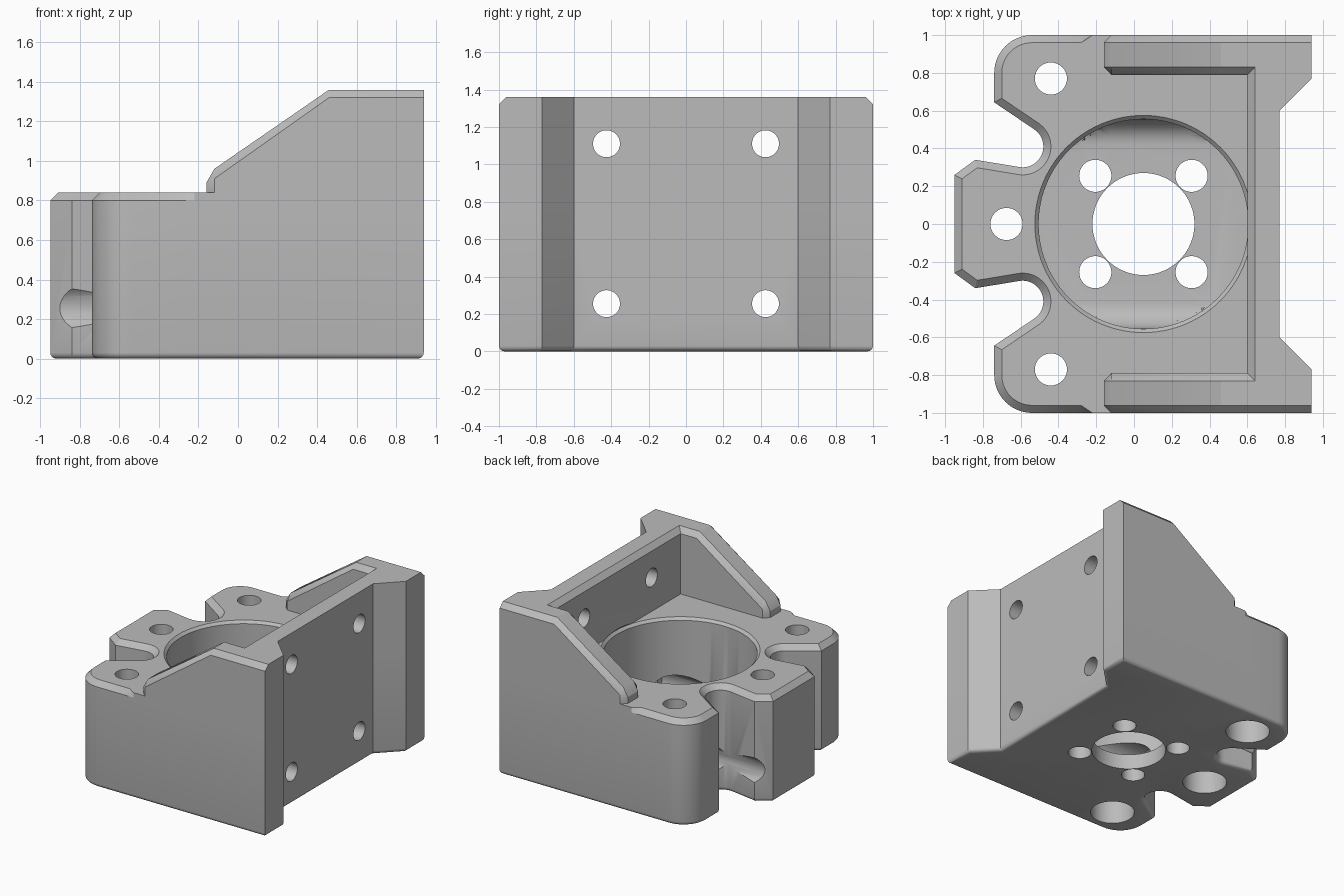
import bpy, bmesh
from math import sin, cos, radians, sqrt, pi
from mathutils import Vector

default = bpy.data.objects.get("Cube")
if default:
    bpy.data.objects.remove(default, do_unlink=True)

grey = bpy.data.materials.new("plain grey")
grey.use_nodes = True
grey.diffuse_color = (0.5, 0.5, 0.5, 1)
grey.node_tree.nodes["Principled BSDF"].inputs["Base Color"].default_value = (0.5, 0.5, 0.5, 1)


def loft(name, rings):
    """Closed solid through rings holding equal numbers of points."""
    bm = bmesh.new()
    rows = [[bm.verts.new(p) for p in ring] for ring in rings]
    n = len(rows[0])
    for a, b in zip(rows, rows[1:]):
        for i in range(n):
            j = (i + 1) % n
            bm.faces.new((a[i], a[j], b[j], b[i]))
    bm.faces.new(rows[0][::-1])
    bm.faces.new(rows[-1])
    bmesh.ops.recalc_face_normals(bm, faces=bm.faces)
    mesh = bpy.data.meshes.new(name)
    bm.to_mesh(mesh)
    bm.free()
    mesh.materials.append(grey)
    obj = bpy.data.objects.new(name, mesh)
    bpy.context.collection.objects.link(obj)
    return obj


def arc(cx, cy, r, start, end, steps):
    angles = [radians(start + (end - start) * i / steps) for i in range(steps + 1)]
    return [(cx + r * cos(a), cy + r * sin(a)) for a in angles]


def circle(cx, cy, r, n=64):
    return arc(cx, cy, r, 0, 360 - 360 / n, n - 1)


def inset(points, d):
    """Mitred inset of a counter-clockwise outline."""
    out = []
    for i, p in enumerate(points):
        p = Vector(p)
        e1 = (p - Vector(points[i - 1])).normalized()
        e2 = (Vector(points[(i + 1) % len(points)]) - p).normalized()
        n1, n2 = Vector((-e1.y, e1.x)), Vector((-e2.y, e2.x))
        out.append(tuple(p + (n1 + n2) * d / (1 + n1.dot(n2))))
    return out


def level(points, z):
    return [(x, y, z) for x, y in points]


def combine(target, tool, operation):
    mod = target.modifiers.new("combine", 'BOOLEAN')
    mod.operation, mod.solver, mod.object = operation, 'EXACT', tool
    bpy.context.view_layer.objects.active = target
    bpy.ops.object.modifier_apply(modifier=mod.name)
    bpy.data.objects.remove(tool, do_unlink=True)


# Base outline: back recess, rounded corner, open slot, middle lug
half = [(0.77, 0.6), (0.94, 0.77), (0.94, 1), (-0.22, 1), (-0.28, 1)]
half += arc(-0.54, 0.8, 0.2, 90, 180, 14) + [(-0.74, 0.644)]
half += arc(-0.59, 0.41, 0.11, 56, -100, 24) + [(-0.84, 0.34), (-0.95, 0.26)]
outline = half + [(x, -y) for x, y in reversed(half)]

# Base: rounded foot, chamfered top edge that runs out before the walls
foot = 0.03
rings = []
for k in range(5):
    a = k / 4 * pi / 2
    rings.append(level(inset(outline, foot * (1 - sin(a))), foot * (1 - cos(a))))
rings.append(level(outline, 0.8))
rings.append([(*(q if p[0] < -0.25 else p), 0.84)
              for p, q in zip(outline, inset(outline, 0.04))])
body = loft("motor_bracket", rings)

# Side walls: sloped profile with chamfered inner and outer edges
full = [(-0.16, 0.84), (-0.16, 0.89), (-0.12, 0.96), (0.46, 1.36), (0.94, 1.36), (0.94, 0.84)]
small = [(-0.12, 0.84), (-0.12, 0.86), (-0.12, 0.91), (0.46, 1.32), (0.94, 1.32), (0.94, 0.84)]
walls = []
for s in (1, -1):
    walls.append(loft("side_wall", [[(x, s * y, z) for x, z in profile] for y, profile in
                                    ((0.79, small), (0.83, full), (0.96, full), (1, small))]))

# Back wall with flared rear corners
flare = [(0.77, 0.6), (0.94, 0.77), (0.94, 0.9)]


def back_ring(x, z):
    side = flare + [(x, 0.9)]
    return level(side + [(px, -py) for px, py in reversed(side)], z)


walls.append(loft("back_wall", [back_ring(0.6, 0.84), back_ring(0.6, 1.32), back_ring(0.64, 1.36)]))
for wall in walls:
    combine(body, wall, 'UNION')

# Main bore: trough-shaped floor, chamfered rim
bore = []
for k in range(9):
    a = k / 8 * pi / 2
    z, limit = 0.25 - 0.13 * cos(a), 0.42 + 0.13 * sin(a)
    bore.append([(x, max(-limit, min(limit, y)), z) for x, y in circle(0.05, 0, 0.555, 96)])
for r, z in ((0.555, 0.27), (0.555, 0.82), (0.575, 0.84), (0.555, 0.86), (0.555, 0.92)):
    bore.append(level(circle(0.05, 0, r, 96), z))
cutters = [loft("bore_cutter", bore)]


def drill_z(x, y, r, low, high):
    cutters.append(loft("drill", [level(circle(x, y, r), z) for z in (low, high)]))


def drill_x(y, z, r, low, high):
    ring = circle(y, z, r)
    cutters.append(loft("drill", [[(x, *p) for p in ring] for x in (low, high)]))


# Shaft opening and its four screw holes
drill_z(0.05, 0, 0.27, -0.1, 0.3)
for sx in (1, -1):
    for sy in (1, -1):
        drill_z(0.05 + sx * 0.255, sy * 0.255, 0.085, -0.1, 0.3)

# Mounting holes, counterbored from underneath
for x, y in ((-0.44, 0.77), (-0.44, -0.77), (-0.675, 0)):
    drill_z(x, y, 0.085, -0.1, 1)
    drill_z(x, y, 0.16, -0.1, 0.5)

# Back plate screw holes and the lower tool channels
for y in (0.425, -0.425):
    drill_x(y, 0.255, 0.13, -1.2, 0.6)
    for z in (0.255, 1.11):
        drill_x(y, z, 0.072, 0.4, 1.1)

for cutter in cutters:
    combine(body, cutter, 'DIFFERENCE')

# Smooth curved surfaces, crisp edges
bpy.ops.object.select_all(action='DESELECT')
body.select_set(True)
bpy.context.view_layer.objects.active = body
bpy.ops.object.shade_smooth_by_angle(angle=radians(28))
